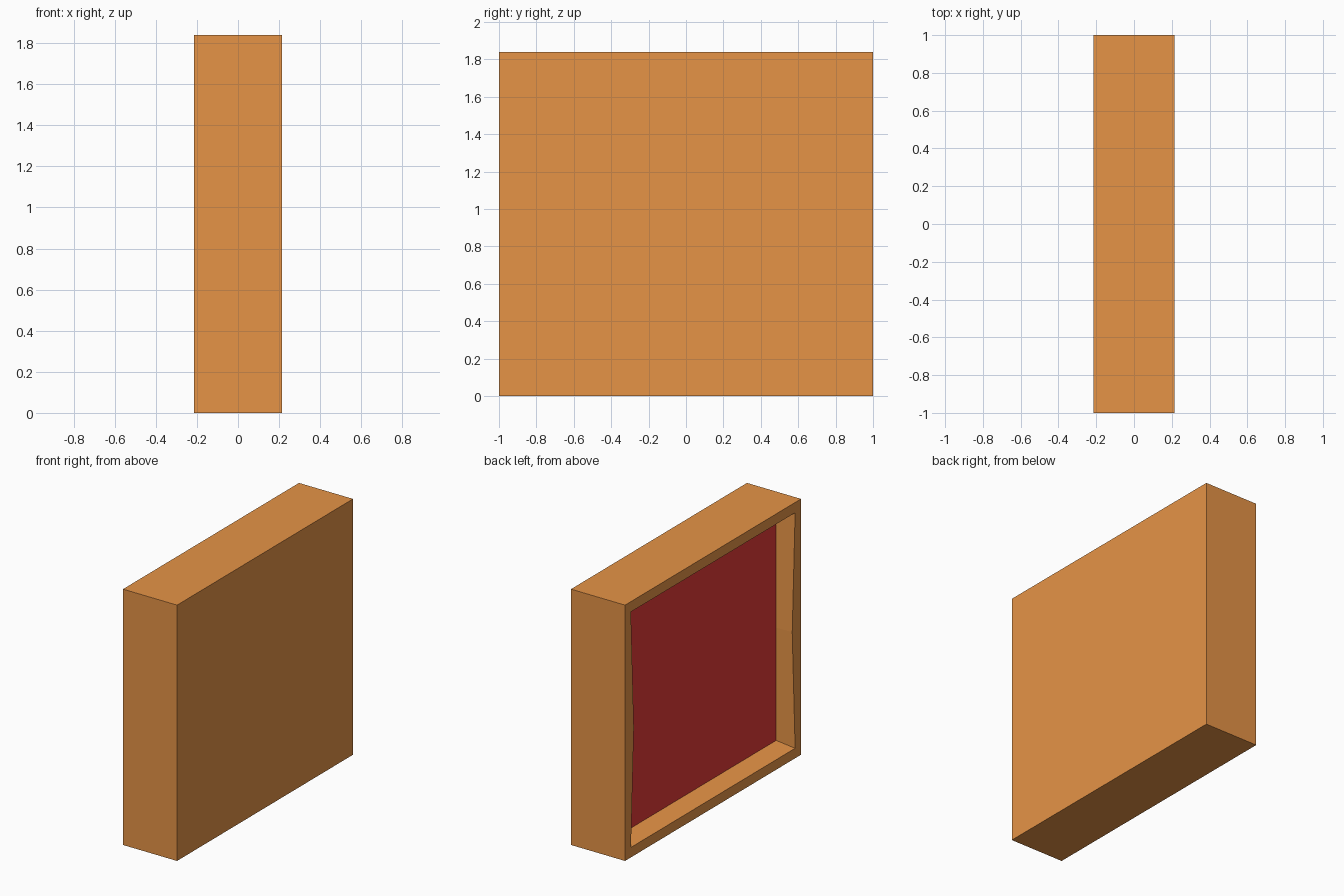
import bpy, bmesh

if "Cube" in bpy.data.objects:
    bpy.data.objects.remove(bpy.data.objects["Cube"])

HALF_DEPTH, HEIGHT = 0.215, 1.84
MID = HEIGHT / 2


def material(name, rgb):
    m = bpy.data.materials.new(name)
    m.diffuse_color = (*rgb, 1)
    m.use_nodes = True
    m.node_tree.nodes["Principled BSDF"].inputs["Base Color"].default_value = m.diffuse_color
    return m


orange = material("warm_orange", (0.79, 0.294, 0.062))
red = material("deep_red", (0.78, 0.043, 0.040))


def ring(bm, x, half_width, z0, z1, waist=0.0):
    """Rectangular loop facing -x, with side midpoints pulled in by waist."""
    w = half_width
    pts = [(w, z0), (w - waist, MID), (w, z1),
           (-w, z1), (-w + waist, MID), (-w, z0)]
    return [bm.verts.new((x, y, z)) for y, z in pts]


def finish(bm, name, mat):
    mesh = bpy.data.meshes.new(name)
    bm.normal_update()
    bm.to_mesh(mesh)
    bm.free()
    mesh.materials.append(mat)
    obj = bpy.data.objects.new(name, mesh)
    bpy.context.collection.objects.link(obj)
    return obj


# Box shell: closed back, rim, and recess tapering inward behind pinched side lips
recess = (-HALF_DEPTH + 0.124, 0.895, 0.11, HEIGHT - 0.11)
bm = bmesh.new()
rings = [ring(bm, HALF_DEPTH, 1.0, 0, HEIGHT),
         ring(bm, -HALF_DEPTH, 1.0, 0, HEIGHT),
         ring(bm, -HALF_DEPTH, 0.933, 0.072, HEIGHT - 0.074, 0.033),
         ring(bm, *recess)]
for a, b in zip(rings, rings[1:]):
    for i in range(6):
        j = (i + 1) % 6
        bm.faces.new((a[i], a[j], b[j], b[i]))
bm.faces.new(rings[0])
bmesh.ops.recalc_face_normals(bm, faces=bm.faces[:])
finish(bm, "box_shell", orange)

# Red panel closing the bottom of the recess
bm = bmesh.new()
panel = bm.faces.new(ring(bm, *recess))
bm.normal_update()
if panel.normal.x > 0:
    panel.normal_flip()
finish(bm, "recess_panel", red)
